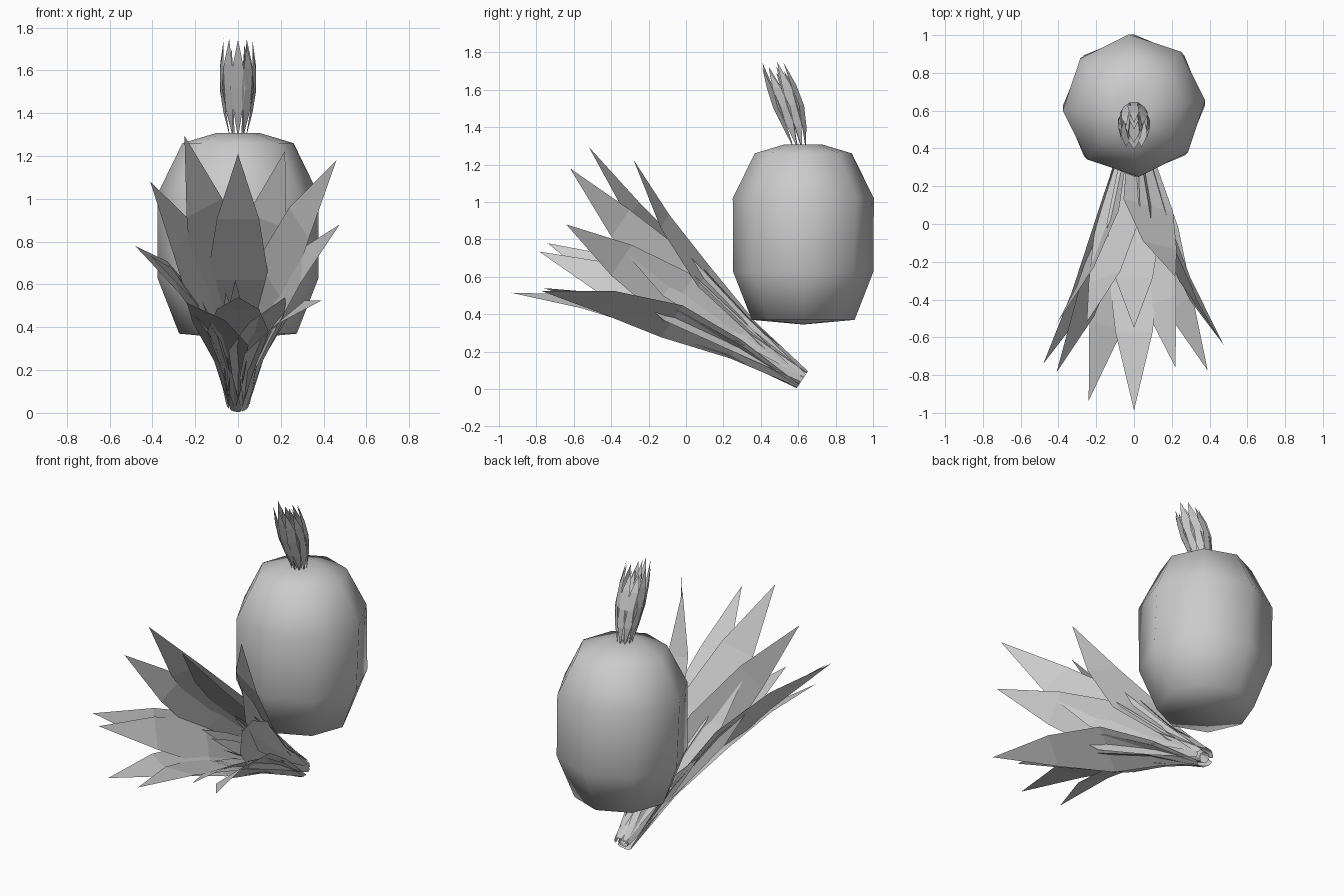
import bpy, bmesh, math, random
from mathutils import Vector

if "Cube" in bpy.data.objects:
    bpy.data.objects.remove(bpy.data.objects["Cube"])

random.seed(4)
ROWS = [0.0, 0.25, 0.5, 0.75, 1.0]
WIDTHS = [0.08, 0.56, 1.0, 0.68, 0.0]


def finish(bm, name):
    mesh = bpy.data.meshes.new(name)
    bm.to_mesh(mesh)
    bm.free()
    ob = bpy.data.objects.new(name, mesh)
    bpy.context.collection.objects.link(ob)
    return ob


def add_leaf(bm, base, control, tip, side, half_width):
    """Flat-faced blade swept along a quadratic curve, pointed at the tip."""
    previous = None
    for t, w in zip(ROWS, WIDTHS):
        p = base * (1 - t) ** 2 + control * 2 * t * (1 - t) + tip * t * t
        if w == 0:
            bm.faces.new((*previous, bm.verts.new(p)))
            break
        row = [bm.verts.new(p - side * half_width * w),
               bm.verts.new(p + side * half_width * w)]
        if previous:
            bm.faces.new((previous[0], previous[1], row[1], row[0]))
        previous = row


# Eight-sided fruit body, lathed from a short profile with a slight twist
SIDES = 8
CENTRE_Y = 0.627
PROFILE = [(0.275, 0.37, 2), (0.376, 0.63, 0), (0.378, 1.02, 4),
           (0.26, 1.26, 3), (0.1, 1.308, 0)]
bm = bmesh.new()
rings = []
for r, z, twist in PROFILE:
    angles = [math.tau * i / SIDES + math.radians(twist) for i in range(SIDES)]
    rings.append([bm.verts.new((r * math.cos(a), CENTRE_Y + r * math.sin(a), z))
                  for a in angles])
for low, high in zip(rings, rings[1:]):
    for i in range(SIDES):
        j = (i + 1) % SIDES
        bm.faces.new((low[i], low[j], high[j], high[i]))
bottom = bm.verts.new((0, CENTRE_Y, 0.345))
for i in range(SIDES):
    bm.faces.new((bottom, rings[0][(i + 1) % SIDES], rings[0][i]))
bm.faces.new(rings[-1])
body = finish(bm, "fruit_body")
bpy.context.view_layer.objects.active = body
body.select_set(True)
bpy.ops.object.shade_smooth_by_angle(angle=math.radians(80))

# Large fan of leaves sweeping forward from under the body
ROOT = Vector((0, 0.622, 0.05))
AXIS = Vector((0, -0.83, 0.56)).normalized()
TIPS = [(-0.25, -0.52, 1.295), (0.22, -0.28, 1.225), (0.46, -0.62, 1.18),
        (-0.41, -0.53, 1.08), (0.475, -0.64, 0.88), (-0.48, -0.74, 0.78),
        (0.39, -0.775, 0.525), (-0.24, -0.935, 0.515), (-0.41, -0.785, 0.735),
        (0, -0.987, 0.54), (0, -0.55, 1.21), (0.22, -0.76, 0.54)]


def fan_leaf(bm, tip, half_width, ring):
    """Leaf that follows the bundle axis first, then flares out to its tip."""
    reach = tip - ROOT
    out = (reach - AXIS * reach.dot(AXIS)).normalized()
    base = ROOT + out * ring
    control = ROOT + AXIS * reach.length * 0.52 + out * 0.07
    side = AXIS.cross(out).normalized()
    add_leaf(bm, base, control, tip, side, half_width)


bm = bmesh.new()
for tip in TIPS:
    fan_leaf(bm, Vector(tip), 0.145, 0.055)
finish(bm, "fan_leaves")

# Short inner leaves around the root of the fan
bm = bmesh.new()
u = Vector((1, 0, 0))
v = AXIS.cross(u)
for i in range(16):
    a = math.tau * (i + 0.3) / 16
    out = u * math.cos(a) + v * math.sin(a)
    tip = ROOT + AXIS * random.uniform(0.55, 0.95) + out * random.uniform(0.09, 0.19)
    fan_leaf(bm, tip, 0.05, 0.03)
finish(bm, "inner_fan_leaves")

# Narrow tuft on top of the body, leaning forward
bm = bmesh.new()
foot, head = Vector((0, 0.605, 1.30)), Vector((0, 0.465, 1.72))
for count, scale in ((10, 1.0), (6, 0.5)):
    for i in range(count):
        a = math.tau * (i + 0.5) / count
        out = Vector((math.cos(a), math.sin(a), 0))
        side = Vector((-math.sin(a), math.cos(a), 0))
        tip = head + out * 0.07 * scale
        tip.z += random.uniform(-0.04, 0.035)
        add_leaf(bm, foot + out * 0.042 * scale,
                 (foot + head) / 2 + Vector((0, 0.025, 0)) + out * 0.10 * scale,
                 tip, side, 0.035)
finish(bm, "top_tuft")
